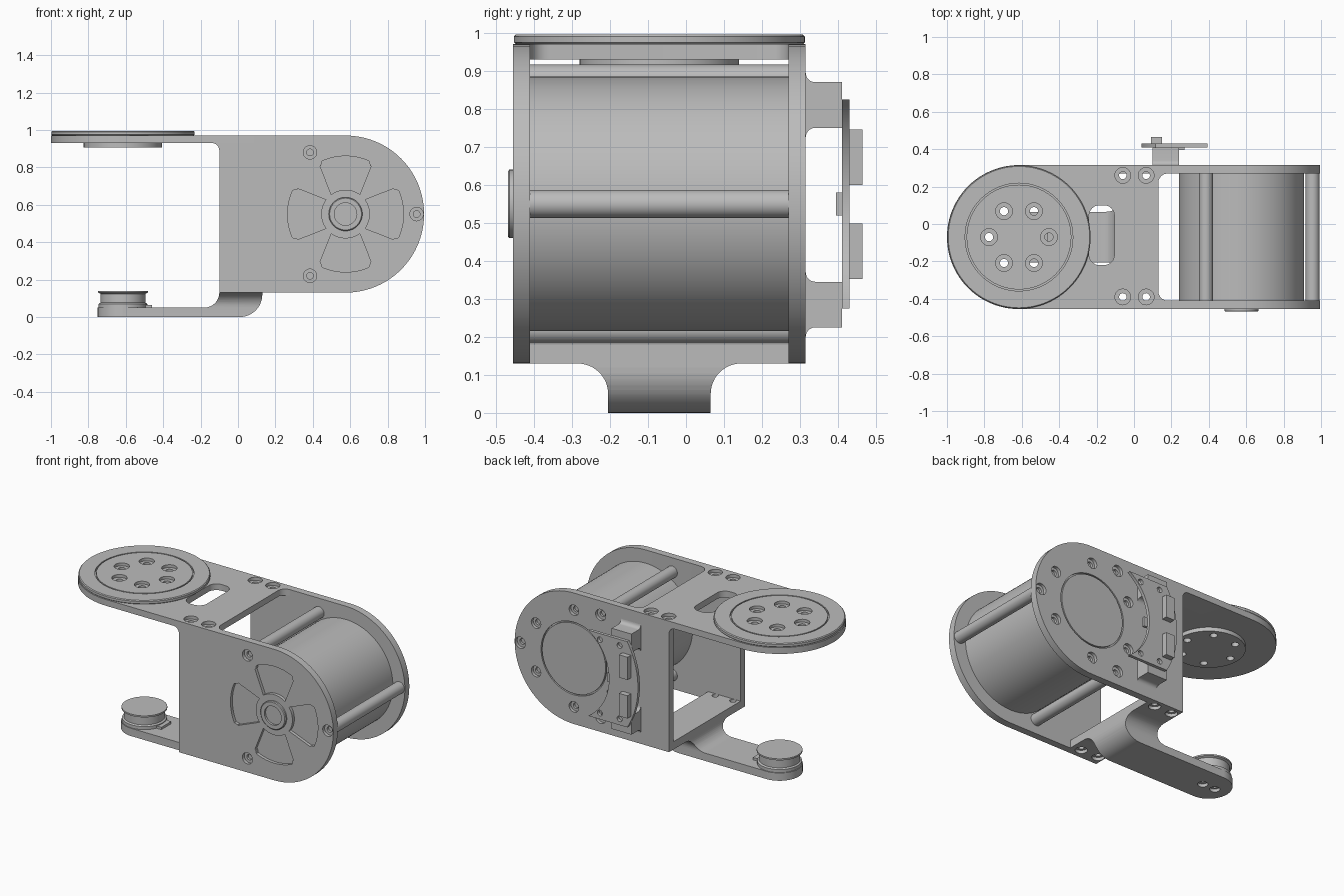
import bpy, bmesh
from math import sin, cos, pi, radians, sqrt
from mathutils import Matrix, Vector

cube = bpy.data.objects.get("Cube")
if cube:
    bpy.data.objects.remove(cube, do_unlink=True)

grey = bpy.data.materials.new("plain grey")
grey.use_nodes = True
grey.diffuse_color = (0.5, 0.5, 0.5, 1)
grey.node_tree.nodes["Principled BSDF"].inputs["Base Color"].default_value = (0.5, 0.5, 0.5, 1)

# Key centres: motor axis in x,z and joint axis in x,y
MX, MZ = 0.575, 0.55
JX, JY = -0.615, -0.07
Y_FRONT, Y_BACK = -0.455, 0.315
RODS = [(0.385, 0.88), (0.385, 0.22), (0.955, 0.55)]
BOLTS = [(x, y) for x in (-0.06, 0.065) for y in (-0.39, 0.26)]

# Orientation of a local profile: which way its own z axis points
UP = Matrix.Identity(4)
DOWN = Matrix.Rotation(pi, 4, 'X')
FRONT = Matrix.Rotation(pi / 2, 4, 'X')
BACK = Matrix.Rotation(-pi / 2, 4, 'X')
SIDE = Matrix(((0, 0, 1), (1, 0, 0), (0, 1, 0))).to_4x4()


def at(x, y, z, turn=UP):
    return Matrix.Translation((x, y, z)) @ turn


def arc(cx, cy, r, a, b, n=12):
    angles = [radians(a + (b - a) * i / n) for i in range(n + 1)]
    return [(cx + r * cos(t), cy + r * sin(t)) for t in angles]


def ring_points(r, start):
    return [(r * cos(radians(start + 60 * k)), r * sin(radians(start + 60 * k))) for k in range(6)]


def prism(bm, pts, h0, h1, m=UP):
    low = [bm.verts.new(m @ Vector((x, y, h0))) for x, y in pts]
    high = [bm.verts.new(m @ Vector((x, y, h1))) for x, y in pts]
    bm.faces.new(low)
    bm.faces.new(high)
    for i in range(len(pts)):
        j = (i + 1) % len(pts)
        bm.faces.new((low[i], low[j], high[j], high[i]))


def box(bm, x0, x1, y0, y1, z0, z1):
    prism(bm, [(x0, y0), (x1, y0), (x1, y1), (x0, y1)], z0, z1)


def lathe(bm, profile, m=UP, seg=32, ring=False):
    """Turn (radius, height) points; ring=True closes the section on itself."""
    rows = [[bm.verts.new(m @ Vector((r * cos(2 * pi * k / seg), r * sin(2 * pi * k / seg), h)))
             for k in range(seg)] for r, h in profile]
    for a, b in zip(rows, rows[1:] + (rows[:1] if ring else [])):
        for k in range(seg):
            j = (k + 1) % seg
            bm.faces.new((a[k], a[j], b[j], b[k]))
    if not ring:
        bm.faces.new(rows[0])
        bm.faces.new(rows[-1])


def screw_hole(bm, m, r=0.038, depth=0.02, r2=0.018, deep=0.035):
    lathe(bm, [(r2, -deep), (r2, -depth), (r, -depth), (r, 0.01)], m, 24)


def groove(bm, r, m):
    lathe(bm, [(r, -0.012), (r + 0.008, -0.012), (r + 0.008, 0.01), (r, 0.01)], m, 64, True)


def make(name, bm, *steps):
    """Create an object, applying (operation, bmesh) booleans in order."""
    def add(n, b):
        bmesh.ops.recalc_face_normals(b, faces=b.faces)
        me = bpy.data.meshes.new(n)
        b.to_mesh(me)
        b.free()
        ob = bpy.data.objects.new(n, me)
        bpy.context.collection.objects.link(ob)
        return ob
    ob = add(name, bm)
    helpers = []
    for op, b in steps:
        tool = add("cutter", b)
        tool.hide_render = True
        helpers.append(tool)
        mod = ob.modifiers.new(op, 'BOOLEAN')
        mod.operation, mod.solver, mod.object = op, 'EXACT', tool
    if steps:
        bpy.context.view_layer.update()
        done = bpy.data.meshes.new_from_object(ob.evaluated_get(bpy.context.evaluated_depsgraph_get()))
        ob.modifiers.clear()
        ob.data = done
        for tool in helpers:
            bpy.data.objects.remove(tool, do_unlink=True)
    ob.data.name = name
    ob.data.materials.clear()
    ob.data.materials.append(grey)
    bpy.ops.object.select_all(action='DESELECT')
    ob.select_set(True)
    bpy.context.view_layer.objects.active = ob
    bpy.ops.object.shade_smooth_by_angle(angle=radians(30))
    return ob


def solid(fn, *args, **kw):
    bm = bmesh.new()
    fn(bm, *args, **kw)
    return bm


# Bracket: two cheeks, the long upper arm plate and the floor
cheek = ([(-0.1, 0.13)] + arc(MX, MZ, 0.42, -90, 90, 40) + [(-0.14, 0.97)]
         + arc(-0.14, 0.89, 0.04, 90, 0, 6))
top = (arc(JX, JY, 0.385, 90, 270, 48) + [(0.18, Y_FRONT)] + arc(0.18, -0.36, 0.05, 270, 180, 6)
       + arc(0.18, 0.22, 0.05, 180, 90, 6) + [(0.18, Y_BACK)])
cuts = bmesh.new()
for x, z in RODS:
    screw_hole(cuts, at(x, Y_FRONT, z, FRONT), 0.036)
    screw_hole(cuts, at(x, Y_BACK, z, BACK), 0.036)
for dx, dz in ring_points(0.31, 30):
    screw_hole(cuts, at(MX + dx, Y_BACK, MZ + dz, BACK), 0.034)
groove(cuts, 0.225, at(MX, Y_BACK, MZ, BACK))
for k in range(4):
    fan = arc(0, 0, 0.31, 66, 114) + arc(0, 0, 0.29, 117, 118, 1) + arc(0, 0, 0.13, 126, 54)
    fan += arc(0, 0, 0.29, 62, 63, 1)
    prism(cuts, fan, -0.02, 0.01, at(MX, Y_FRONT, MZ, FRONT) @ Matrix.Rotation(k * pi / 2, 4, 'Z'))
for x, y in BOLTS:
    screw_hole(cuts, at(x, y, 0.97), 0.042, 0.02, 0.02, 0.06)
    screw_hole(cuts, at(x, y, 0.13, DOWN), 0.036, 0.02, 0.02, 0.06)
slot = (arc(-0.16, 0.045, 0.055, 0, 90, 8) + arc(-0.185, 0.045, 0.055, 90, 180, 8)
        + arc(-0.185, -0.165, 0.055, 180, 270, 8) + arc(-0.16, -0.165, 0.055, 270, 360, 8))
prism(cuts, slot, 0.9, 1.0)
for dx, dy in ring_points(0.16, 0):
    lathe(cuts, [(0.022, 0.9), (0.022, 1.0)], at(JX + dx, JY + dy, 0), 24)
make("bracket", solid(prism, cheek, 0.41, 0.455, FRONT),
     ('UNION', solid(prism, cheek, -0.315, -0.27, FRONT)),
     ('UNION', solid(prism, top, 0.93, 0.97)),
     ('UNION', solid(box, -0.1, 0.13, -0.43, 0.29, 0.13, 0.18)),
     ('DIFFERENCE', cuts))

# Front hub ring
make("hub_ring", solid(lathe, [(0.06, -0.01), (0.09, -0.01), (0.09, 0.01), (0.085, 0.014), (0.06, 0.014)],
                       at(MX, Y_FRONT, MZ, FRONT), 48, True))

# Motor body and the spacer rods around it
make("motor_body", solid(lathe, [(0.335, -0.275), (0.335, 0.415)], at(MX, 0, MZ, FRONT), 96))
for i, (x, z) in enumerate(RODS):
    make(f"spacer_rod_{i + 1}", solid(lathe, [(0.037, -0.275), (0.037, 0.415)], at(x, 0, z, FRONT), 32))

# Upper joint: turntable disc above the arm, flange below it
cuts = bmesh.new()
groove(cuts, 0.28, at(JX, JY, 0.995))
holes = bmesh.new()
for dx, dy in ring_points(0.16, 0):
    screw_hole(cuts, at(JX + dx, JY + dy, 0.995), 0.045, 0.018, 0.022, 0.05)
    lathe(holes, [(0.022, 0.89), (0.022, 0.95)], at(JX + dx, JY + dy, 0), 24)
make("turntable_disc", solid(lathe, [(0.377, 0.97), (0.383, 0.975), (0.383, 0.99), (0.378, 0.995)],
                             at(JX, JY, 0), 96), ('DIFFERENCE', cuts))
make("joint_flange", solid(lathe, [(0.21, 0.905), (0.21, 0.932)], at(JX, JY, 0), 64), ('DIFFERENCE', holes))

# Lower arm: side profile crossed with a flared end profile, plus a round tip
side = ([(JX, 0)] + arc(0.01, 0.12, 0.12, -90, 0) + [(0.13, 0.14), (-0.1, 0.14)]
        + arc(-0.18, 0.13, 0.08, 0, -90) + [(JX, 0.05)])
flare = ([(-0.205, -0.01), (0.065, -0.01)] + arc(0.145, 0.05, 0.08, 180, 90)
         + [(0.145, 0.16), (-0.285, 0.16)] + arc(-0.285, 0.05, 0.08, 90, 0))
holes = bmesh.new()
for dx in (-0.045, 0.045):
    screw_hole(holes, at(JX + dx, JY, 0, DOWN), 0.03, 0.02, 0.016, 0.04)
make("lower_arm", solid(prism, side, -0.3, 0.4, FRONT),
     ('INTERSECT', solid(prism, flare, -1, 0.5, SIDE)),
     ('UNION', solid(lathe, [(0.135, 0), (0.135, 0.05)], at(JX, JY, 0), 64)),
     ('DIFFERENCE', holes))

# Idler button on the lower arm
make("idler_button", solid(lathe, [(0.13, 0.045), (0.13, 0.07), (0.12, 0.076), (0.12, 0.124),
                                   (0.133, 0.13), (0.133, 0.14)], at(JX, JY, 0), 64))
make("idler_stop", solid(box, -0.51, -0.46, -0.12, -0.02, 0.045, 0.065))

# Circuit board: ring sector round the motor axis, on two flared standoffs
dz = 0.275
reach = sqrt(0.33 ** 2 - dz ** 2)
edge = arc(0, 0, 0.33, 180 - 56.4, 180 + 56.4, 24)
rim = arc(0, 0, 0.535, 180 + 30.9, 180 - 30.9, 24)
board = [(MX + x, MZ + z) for x, z in edge + rim]
holes = bmesh.new()
for s in (-1, 1):
    for x in (0.17, 0.31):
        lathe(holes, [(0.018, -0.5), (0.018, -0.38)], at(x, 0, MZ + s * 0.235, FRONT), 16)
make("circuit_board", solid(prism, board, -0.43, -0.41, FRONT), ('DIFFERENCE', holes))
for label, z in (("upper", 0.81), ("lower", 0.285)):
    foot = ([(0.31, z - 0.075)] + arc(0.34, z - 0.085, 0.025, 180, 90, 6)
            + [(0.41, z - 0.06), (0.41, z + 0.06)] + arc(0.34, z + 0.085, 0.025, 270, 180, 6)
            + [(0.31, z + 0.075)])
    make(f"{label}_standoff", solid(prism, foot, 0.1, 0.24, SIDE))
for label, z in (("upper", 0.672), ("lower", 0.425)):
    make(f"{label}_connector", solid(box, 0.09, 0.15, 0.425, 0.465, z - 0.073, z + 0.073))
make("board_chip", solid(box, 0.24, 0.27, 0.395, 0.412, 0.52, 0.58))
